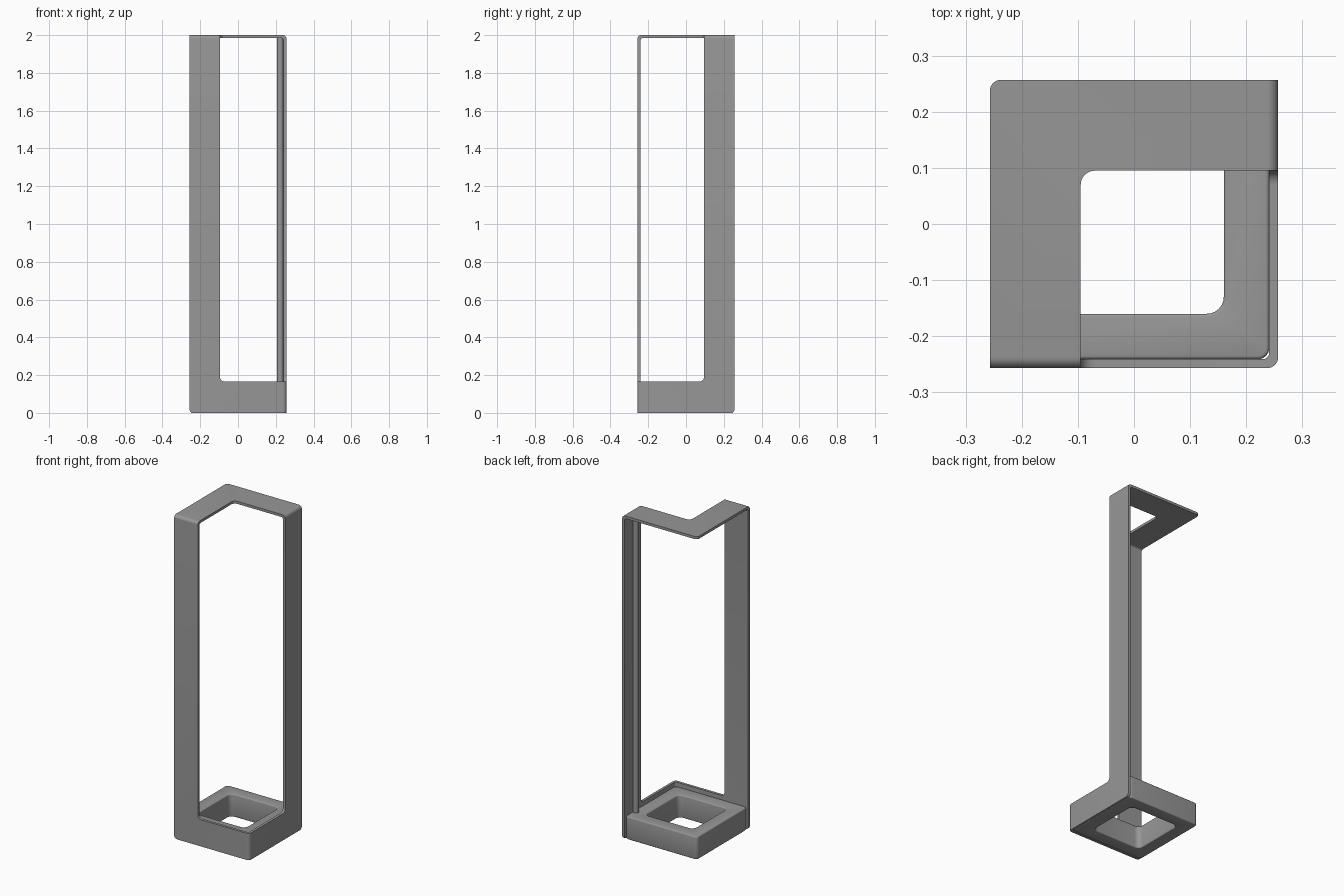
import bpy
import bmesh
from math import radians
from mathutils import Vector

if "Cube" in bpy.data.objects:
    bpy.data.objects.remove(bpy.data.objects["Cube"], do_unlink=True)

grey = bpy.data.materials.new("painted grey metal")
grey.use_nodes = True
colour = (0.31, 0.31, 0.31, 1)
grey.diffuse_color = colour
grey.node_tree.nodes["Principled BSDF"].inputs["Base Color"].default_value = colour


def add_object(name, bm):
    mesh = bpy.data.meshes.new(name)
    bm.to_mesh(mesh)
    bm.free()
    mesh.materials.append(grey)
    obj = bpy.data.objects.new(name, mesh)
    bpy.context.collection.objects.link(obj)
    return obj


def rounded_box(name, low, high, radius, corners=None):
    """Box whose edges at the given corners, or all upright edges, are rounded."""
    low, high = Vector(low), Vector(high)
    bm = bmesh.new()
    bmesh.ops.create_cube(bm, size=1)
    for v in bm.verts:
        v.co = Vector([lo if c < 0 else hi for c, lo, hi in zip(v.co, low, high)])

    def chosen(edge):
        if corners is None:
            a, b = edge.verts
            return abs(a.co.z - b.co.z) > 0.001
        return any((v.co - Vector(c)).length < 0.001 for v in edge.verts for c in corners)

    bmesh.ops.bevel(bm, geom=[e for e in bm.edges if chosen(e)], offset=radius,
                    segments=6, profile=0.5, affect='EDGES')
    return add_object(name, bm)


def apply(obj, modifier):
    bpy.ops.object.select_all(action='DESELECT')
    obj.select_set(True)
    bpy.context.view_layer.objects.active = obj
    bpy.ops.object.modifier_apply(modifier=modifier.name)


def cut(obj, cutter):
    mod = obj.modifiers.new("cut", 'BOOLEAN')
    mod.operation = 'DIFFERENCE'
    mod.solver = 'EXACT'
    mod.object = cutter
    cutter.hide_render = True
    apply(obj, mod)
    bpy.data.objects.remove(cutter, do_unlink=True)


def smooth(obj):
    bpy.ops.object.select_all(action='DESELECT')
    obj.select_set(True)
    bpy.context.view_layer.objects.active = obj
    bpy.ops.object.shade_smooth_by_angle(angle=radians(35))


R = 0.257       # half width of the stand
H = 2.0         # height
T = 0.016       # sheet thickness
S = 0.095       # inner edge of the strips
RAIL = 0.165    # height of the bottom rail

# Folded sheet frame: front, left side and top, opened by one corner cut
frame = rounded_box("folded_frame", (-R, -R, 0), (R, R, H), 0.02,
                    [(R, -R, H), (-R, R, 0)])
inside = (R - T, T - R, H - T)
cut(frame, rounded_box("inside_cutter", (-1, inside[1], -1), (inside[0], 1, inside[2]),
                       0.012, [inside]))
opening = (-S, S, RAIL)
cut(frame, rounded_box("opening_cutter", (-S, -1, RAIL), (1, S, 3), 0.025, [opening]))
smooth(frame)

# Square base ring with softened edges
base = rounded_box("base_ring", (-0.25, T - R, 0), (R - T, 0.25, 0.14), 0.02)
cut(base, rounded_box("hole_cutter", (-0.17, -0.16, -1), (0.16, 0.17, 1), 0.03))
soft = base.modifiers.new("soft edges", 'BEVEL')
soft.width = 0.006
soft.segments = 3
soft.limit_method = 'ANGLE'
soft.angle_limit = radians(50)
apply(base, soft)
smooth(base)

# Slim upright rod behind the side strip
bm = bmesh.new()
rod_height = H - T - 0.14
bmesh.ops.create_cone(bm, cap_ends=True, segments=24, radius1=0.017, radius2=0.017,
                      depth=rod_height)
bmesh.ops.translate(bm, verts=bm.verts, vec=(0.223, 0.17, 0.14 + rod_height / 2))
rod = add_object("upright_rod", bm)
smooth(rod)
